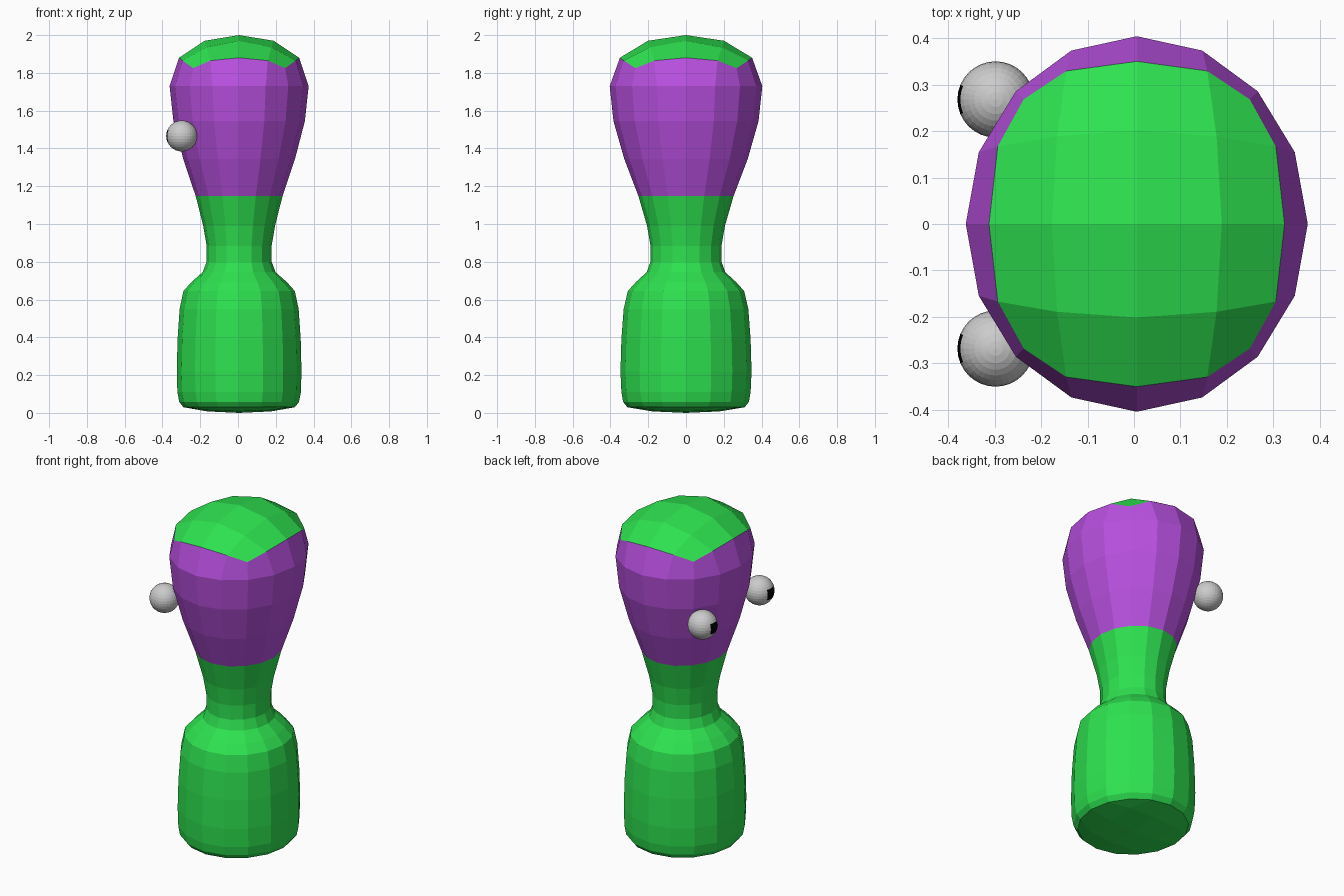
import bpy, bmesh
from math import sin, cos, pi, atan2, radians, copysign
from mathutils import Vector

if "Cube" in bpy.data.objects:
    bpy.data.objects.remove(bpy.data.objects["Cube"])

CX = 0.006   # body sits very slightly right of centre
N = 16


def material(name, rgb):
    m = bpy.data.materials.new(name)
    m.diffuse_color = (*rgb, 1)
    m.use_nodes = True
    m.node_tree.nodes["Principled BSDF"].inputs["Base Color"].default_value = m.diffuse_color
    return m


green = material("green", (0.027, 0.76, 0.08))
purple = material("purple", (0.48, 0.08, 0.74))
grey = material("eye_grey", (0.8, 0.8, 0.8))
black = material("pupil_black", (0.0, 0.0, 0.0))


def finish(bm, name, mats):
    bmesh.ops.recalc_face_normals(bm, faces=bm.faces[:])
    me = bpy.data.meshes.new(name)
    bm.to_mesh(me)
    bm.free()
    for m in mats:
        me.materials.append(m)
    ob = bpy.data.objects.new(name, me)
    bpy.context.collection.objects.link(ob)
    return ob


# Body profile: half width x, half width y, z, going up
PROFILE = [
    (0.295, 0.31, 0.03), (0.317, 0.333, 0.058), (0.327, 0.342, 0.11),
    (0.33, 0.347, 0.22), (0.326, 0.342, 0.39), (0.315, 0.33, 0.55),
    (0.295, 0.308, 0.645), (0.252, 0.265, 0.693), (0.193, 0.208, 0.745),
    (0.172, 0.188, 0.80), (0.172, 0.188, 0.884), (0.19, 0.206, 0.99),
    (0.23, 0.252, 1.148), (0.296, 0.327, 1.345), (0.348, 0.384, 1.545),
    (0.368, 0.404, 1.73),
]
HEAD_START = 12


def make_ring(bm, rx, ry, z, power=1.0, drops=(0, 0, 0, 0)):
    ring = []
    for k in range(N):
        c, s = cos(2 * pi * k / N), sin(2 * pi * k / N)
        x = copysign(abs(c) ** power, c) * rx
        y = copysign(abs(s) ** power, s) * ry
        ring.append(bm.verts.new((CX + x, y, z - drops[k % 4])))
    return ring


def bridge(bm, a, b, mat):
    for k in range(N):
        n = (k + 1) % N
        bm.faces.new((a[k], a[n], b[n], b[k])).material_index = mat


def grid_cap(bm, ring, rx, ry, z_mid, z_edge, z_corner):
    """Close a 16-sided ring with a domed 4 x 4 grid of quads."""
    g = {}
    for i in range(-2, 3):
        for j in range(-2, 3):
            if max(abs(i), abs(j)) == 2:
                g[i, j] = ring[round(atan2(j, i) / (2 * pi / N)) % N]
            else:
                f = 0.54 if i and j else 0.575
                z = (z_mid, z_edge, z_corner)[abs(i) + abs(j)]
                g[i, j] = bm.verts.new((CX + i * f * rx, j * f * ry, z))
    for i in range(-2, 2):
        for j in range(-2, 2):
            bm.faces.new((g[i, j], g[i + 1, j], g[i + 1, j + 1], g[i, j + 1]))


# Body with purple head band and green cap
bm = bmesh.new()
rings = [make_ring(bm, *p) for p in PROFILE]
for r in range(len(rings) - 1):
    bridge(bm, rings[r], rings[r + 1], int(r >= HEAD_START))
crown = make_ring(bm, 0.318, 0.35, 1.88, 0.77, (0, 0.015, 0.055, 0.015))
bridge(bm, rings[-1], crown, 1)
grid_cap(bm, crown, 0.318, 0.35, 2.0, 1.97, 1.935)
grid_cap(bm, rings[0], 0.295, 0.31, 0.0, 0.008, 0.014)
finish(bm, "body", [green, purple])

# Eyes looking along -x, with black pupil faces
for side, name in ((1, "eye_back"), (-1, "eye_front")):
    bm = bmesh.new()
    bmesh.ops.create_uvsphere(bm, u_segments=32, v_segments=16, radius=0.082)
    for f in bm.faces:
        d = f.calc_center_median().normalized()
        f.material_index = int(-d.x > cos(radians(24)))
    eye = finish(bm, name, [grey, black])
    eye.location = Vector((-0.298, 0.268 * side, 1.466))
